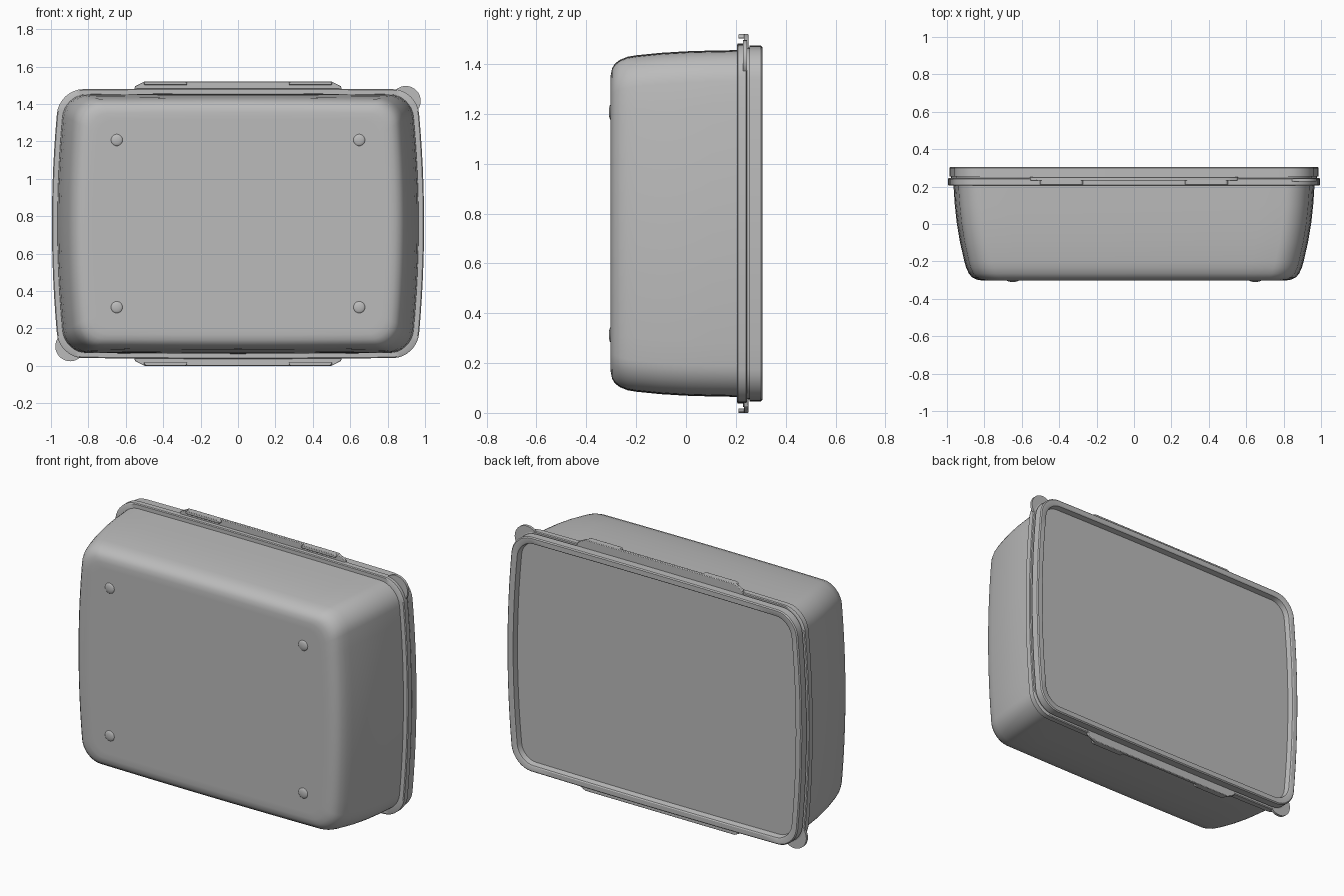
import bpy, bmesh, math
from mathutils import Vector, Matrix

cube = bpy.data.objects.get("Cube")
if cube:
    bpy.data.objects.remove(cube, do_unlink=True)

CZ = 0.76  # height of the box centre

grey = bpy.data.materials.new("plain grey plastic")
grey.use_nodes = True
grey.diffuse_color = (0.5, 0.5, 0.5, 1)
grey.node_tree.nodes["Principled BSDF"].inputs["Base Color"].default_value = (0.5, 0.5, 0.5, 1)


def finish(name, bm, bevel=0):
    bmesh.ops.recalc_face_normals(bm, faces=bm.faces)
    mesh = bpy.data.meshes.new(name)
    bm.to_mesh(mesh)
    bm.free()
    mesh.materials.append(grey)
    ob = bpy.data.objects.new(name, mesh)
    bpy.context.collection.objects.link(ob)
    if bevel:
        mod = ob.modifiers.new("soft edges", 'BEVEL')
        mod.width, mod.segments = bevel, 2
    bpy.ops.object.select_all(action='DESELECT')
    ob.select_set(True)
    bpy.context.view_layer.objects.active = ob
    bpy.ops.object.shade_smooth_by_angle(angle=math.radians(32))
    return ob


def outline(hw, hh, r, bulge=0.04, arc=8, side=12):
    """Rounded rectangle whose short sides bow outwards."""
    corners = []
    for k, (sx, sz) in enumerate([(1, 1), (-1, 1), (-1, -1), (1, -1)]):
        for i in range(arc + 1):
            a = (k + i / arc) * math.pi / 2
            corners.append(Vector((sx * (hw - r) + r * math.cos(a),
                                   sz * (hh - r) + r * math.sin(a))))
    pts = []
    for i, p in enumerate(corners):
        pts.append(p)
        if i % (arc + 1) == arc:
            q = corners[(i + 1) % len(corners)]
            pts += [p.lerp(q, j / side) for j in range(1, side)]
    return [(p.x * (1 - bulge * (p.y / hh) ** 2),
             p.y * (1 - 0.008 * (p.x / hw) ** 2)) for p in pts]


def loft(name, profile):
    """Join outlines given as (y, half width, half height, corner radius)."""
    bm = bmesh.new()
    rings = [[bm.verts.new((x, y, CZ + z)) for x, z in outline(hw, hh, r)]
             for y, hw, hh, r in profile]
    for a, b in zip(rings, rings[1:]):
        for i in range(len(a)):
            j = (i + 1) % len(a)
            bm.faces.new((a[i], a[j], b[j], b[i]))
    bm.faces.new(rings[0])
    bm.faces.new(rings[-1])
    return finish(name, bm)


def prism(name, points, y0, y1, sign, bevel=0):
    """Extrude an x-z shape along y; sign -1 turns it half way round the centre."""
    bm = bmesh.new()
    face = bm.faces.new([bm.verts.new((sign * x, y0, CZ + sign * z)) for x, z in points])
    new = bmesh.ops.extrude_face_region(bm, geom=[face])["geom"]
    bmesh.ops.translate(bm, vec=(0, y1 - y0, 0),
                        verts=[v for v in new if isinstance(v, bmesh.types.BMVert)])
    return finish(name, bm, bevel)


# Tub: base at the front, widening towards the lid
loft("tub", [
    (-0.302, 0.78, 0.56, 0.08), (-0.302, 0.815, 0.595, 0.09),
    (-0.297, 0.842, 0.622, 0.10), (-0.285, 0.866, 0.642, 0.11),
    (-0.265, 0.883, 0.657, 0.115), (-0.235, 0.897, 0.669, 0.12),
    (-0.2, 0.907, 0.675, 0.12), (-0.1, 0.93, 0.685, 0.12),
    (0.0, 0.947, 0.691, 0.12), (0.1, 0.958, 0.694, 0.12),
    (0.22, 0.966, 0.696, 0.12)])

# Lid: flange, groove, upper wall and recessed panel
loft("lid", [
    (y, hw, hw - 0.272, r) for y, hw, r in [
        (0.205, 0.95, 0.11), (0.205, 0.99, 0.13), (0.209, 0.995, 0.13),
        (0.241, 0.995, 0.13), (0.245, 0.99, 0.13), (0.245, 0.978, 0.12),
        (0.255, 0.978, 0.12), (0.255, 0.986, 0.125), (0.3, 0.986, 0.125),
        (0.306, 0.98, 0.12), (0.306, 0.953, 0.10), (0.302, 0.947, 0.10),
        (0.27, 0.94, 0.09), (0.27, 0.92, 0.08)]])

for sign, word in [(1, "upper"), (-1, "lower")]:
    # Long latch plate with sloped ends
    prism(word + "_latch_plate",
          [(-0.56, 0.70), (0.56, 0.70), (0.55, 0.735), (0.5, 0.76), (-0.5, 0.76), (-0.55, 0.735)],
          0.232, 0.25, sign, 0.003)
    # Hooked lips along the plate
    for cx, side in [(-0.387, "first"), (0.387, "second")]:
        prism(word + "_" + side + "_latch_lip",
              [(cx - 0.115, 0.742), (cx + 0.115, 0.742), (cx + 0.115, 0.752),
               (cx + 0.105, 0.76), (cx - 0.105, 0.76), (cx - 0.115, 0.752)],
              0.21, 0.25, sign, 0.003)
    # Round pull tab at one corner
    prism(word + "_pull_tab",
          [(0.897 + 0.08 * math.cos(a), 0.656 + 0.08 * math.sin(a))
           for a in [i * math.tau / 32 for i in range(32)]],
          0.228, 0.244, sign)

# Four low domed feet on the base
for sx in (-1, 1):
    for sz in (-1, 1):
        bm = bmesh.new()
        bmesh.ops.create_uvsphere(
            bm, u_segments=20, v_segments=10, radius=1,
            matrix=Matrix.Translation((sx * 0.648, -0.3, CZ + sz * 0.447))
            @ Matrix.Diagonal((0.032, 0.01, 0.032, 1)))
        finish(("right" if sx < 0 else "left") + ("_lower" if sz < 0 else "_upper") + "_foot", bm)
